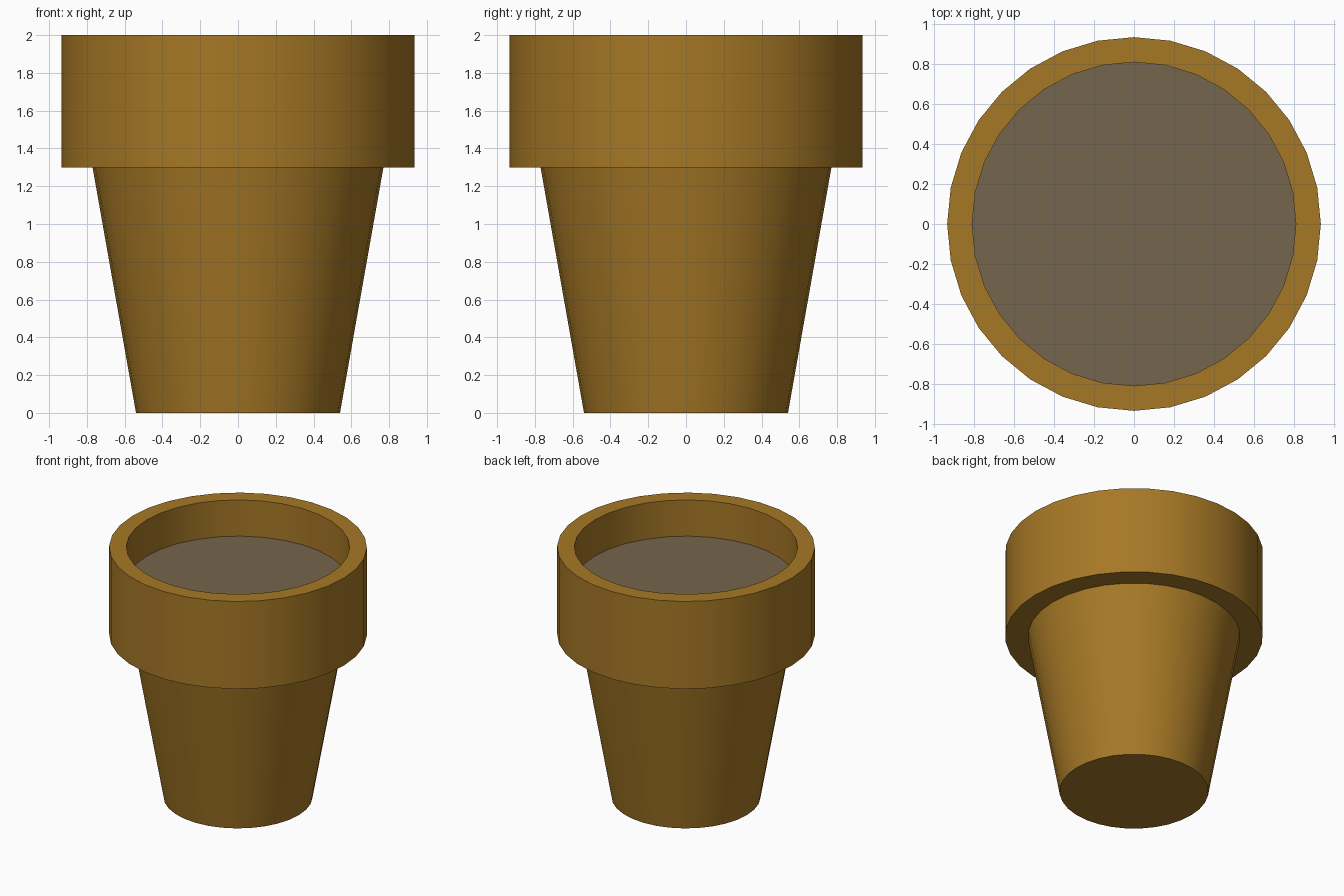
import bpy
import bmesh
import math

SIDES = 32

cube = bpy.data.objects.get("Cube")
if cube:
    bpy.data.objects.remove(cube, do_unlink=True)


def make_material(name, color):
    mat = bpy.data.materials.new(name)
    mat.use_nodes = True
    mat.diffuse_color = color
    mat.node_tree.nodes["Principled BSDF"].inputs["Base Color"].default_value = color
    return mat


def lathe(name, profile, mat, cap_first=False):
    """Spin (radius, height) points around z; optionally close the first ring."""
    bm = bmesh.new()
    rings = []
    for r, z in profile:
        angles = [math.tau * i / SIDES for i in range(SIDES)]
        rings.append([bm.verts.new((r * math.cos(a), r * math.sin(a), z)) for a in angles])
    for low, high in zip(rings, rings[1:]):
        for i in range(SIDES):
            j = (i + 1) % SIDES
            bm.faces.new((low[i], low[j], high[j], high[i]))
    if cap_first:
        bm.faces.new(list(reversed(rings[0])))
    mesh = bpy.data.meshes.new(name)
    bm.to_mesh(mesh)
    bm.free()
    mesh.materials.append(mat)
    obj = bpy.data.objects.new(name, mesh)
    bpy.context.collection.objects.link(obj)
    bpy.ops.object.select_all(action="DESELECT")
    obj.select_set(True)
    bpy.context.view_layer.objects.active = obj
    bpy.ops.object.shade_smooth_by_angle(angle=math.radians(30))
    return obj


clay = make_material("brown clay", (0.381, 0.188, 0.019, 1))
earth = make_material("grey soil", (0.178, 0.130, 0.072, 1))

# Tapered body with a closed base, rim collar and inner wall
lathe("pot", [(0.54, 0), (0.77, 1.3), (0.935, 1.3), (0.935, 2), (0.81, 2), (0.81, 1.71)],
      clay, cap_first=True)

# Soil disc filling the mouth
bpy.ops.mesh.primitive_circle_add(vertices=SIDES, radius=0.81, fill_type="NGON",
                                  location=(0, 0, 1.71))
soil = bpy.context.object
soil.name = "soil"
soil.data.materials.append(earth)
